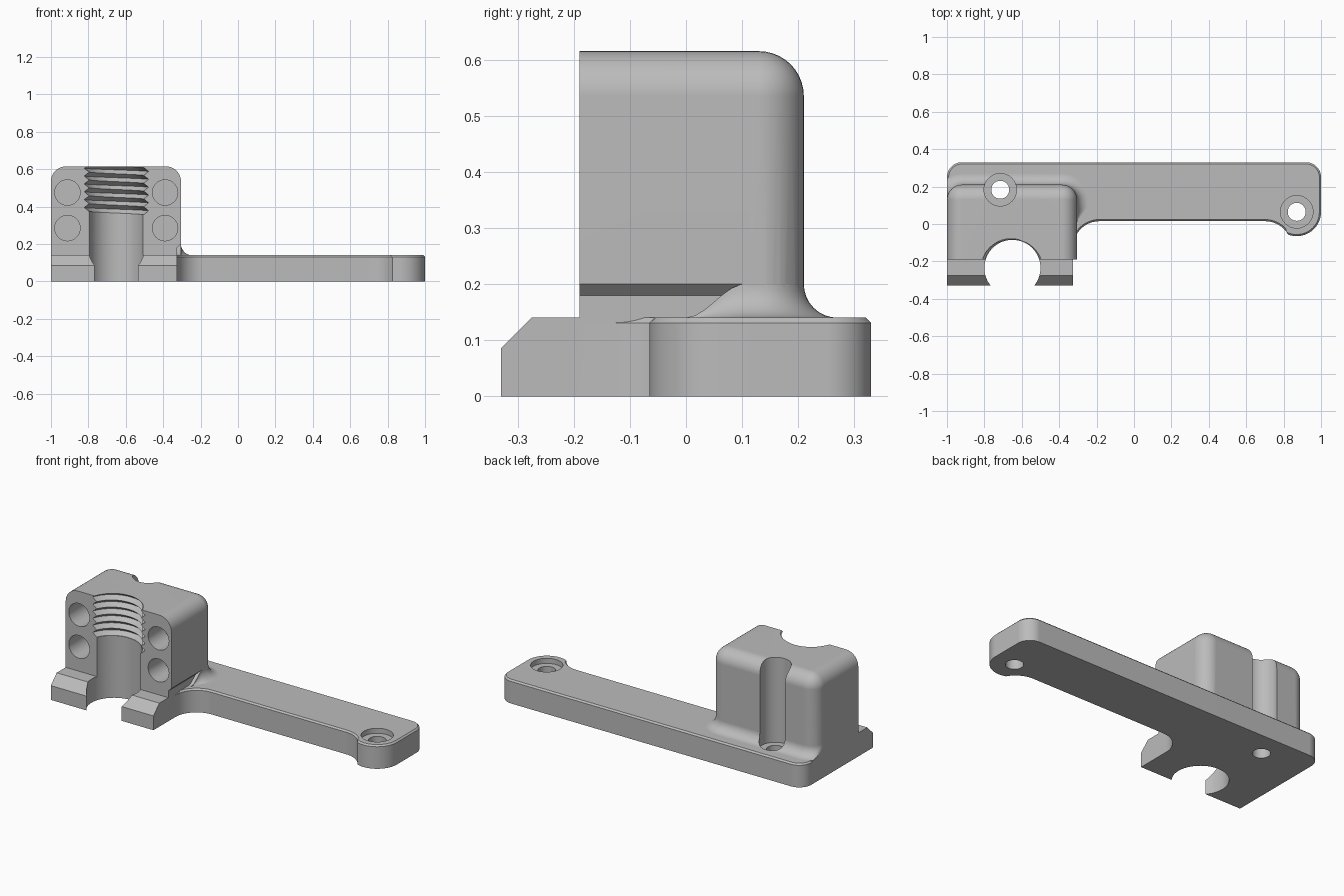
import bpy
import bmesh
from math import sin, cos, pi, radians

if "Cube" in bpy.data.objects:
    bpy.data.objects.remove(bpy.data.objects["Cube"])

grey = bpy.data.materials.new("satin_grey")
grey.use_nodes = True
grey.diffuse_color = (0.5, 0.5, 0.5, 1)
grey.node_tree.nodes["Principled BSDF"].inputs["Base Color"].default_value = (0.5, 0.5, 0.5, 1)

LEFT, RIGHT, FRONT, BACK = -1.0, -0.305, -0.19, 0.21   # clamp block sides
LUG_SIDE, PLATE_TOP, BLOCK_TOP = -0.325, 0.14, 0.615
ROUND, FILLET = 0.08, 0.06
BORE_X, BORE_Y = -0.65, -0.235


def make(name, bm):
    bmesh.ops.recalc_face_normals(bm, faces=bm.faces)
    mesh = bpy.data.meshes.new(name)
    bm.to_mesh(mesh)
    bm.free()
    mesh.materials.append(grey)
    ob = bpy.data.objects.new(name, mesh)
    bpy.context.collection.objects.link(ob)
    return ob


def loft(name, sections):
    """Solid through matching closed sections, capped at both ends."""
    bm = bmesh.new()
    rings = [[bm.verts.new(p) for p in s] for s in sections]
    n = len(rings[0])
    for a, b in zip(rings, rings[1:]):
        for i in range(n):
            j = (i + 1) % n
            bm.faces.new((a[i], a[j], b[j], b[i]))
    bm.faces.new(rings[0])
    bm.faces.new(rings[-1])
    return make(name, bm)


def arc(cx, cy, r, a0, a1, n=12):
    angles = [radians(a0 + (a1 - a0) * i / n) for i in range(n + 1)]
    return [(cx + r * cos(a), cy + r * sin(a)) for a in angles]


def cylinder_z(name, x, y, r, z0, z1, n=64):
    ring = arc(x, y, r, 0, 360, n)[:-1]
    return loft(name, [[(px, py, z) for px, py in ring] for z in (z0, z1)])


def combine(target, tool, operation):
    mod = target.modifiers.new("combine", 'BOOLEAN')
    mod.operation = operation
    mod.solver = 'EXACT'
    mod.object = tool
    bpy.context.view_layer.objects.active = target
    bpy.ops.object.modifier_apply(modifier=mod.name)
    bpy.data.objects.remove(tool)


# Long plate with a swept inner corner and a rounded screw lobe
outline = [(LEFT, -0.2), (LUG_SIDE, -0.2)]
outline += arc(-0.185, -0.125, 0.14, 180, 90)
outline += arc(0.70, -0.13, 0.145, 90, 30)
outline += arc(0.87, 0.065, 0.13, -110, 0, 18)
outline += arc(0.92, 0.25, ROUND, 0, 90)
outline += arc(-0.92, 0.25, ROUND, 90, 180)
plate = loft("mounting_plate", [[(x, y, z) for x, y in outline] for z in (0, PLATE_TOP)])
bm = bmesh.new()
bm.from_mesh(plate.data)
rim = [e for e in bm.edges if all(v.co.z > 0.1 for v in e.verts)]
bmesh.ops.bevel(bm, geom=rim, offset=0.009, segments=1, affect='EDGES')
bm.to_mesh(plate.data)
bm.free()

# Front lugs with sloped noses
lug_profile = [(-0.33, 0), (0.2, 0), (0.2, PLATE_TOP), (-0.275, PLATE_TOP), (-0.33, 0.085)]
lug = loft("front_lug", [[(x, y, z) for y, z in lug_profile] for x in (LEFT, LUG_SIDE)])

# Clamp block, rounded on top and at the back corners
bm = bmesh.new()
bmesh.ops.create_cube(bm, size=1)
for v in bm.verts:
    v.co.x = LEFT if v.co.x < 0 else RIGHT
    v.co.y = FRONT if v.co.y < 0 else BACK
    v.co.z = 0.05 if v.co.z < 0 else BLOCK_TOP


def is_rounded(e):
    on_top = all(v.co.z > 0.5 for v in e.verts)
    on_back = all(v.co.y > 0 for v in e.verts)
    on_front = all(v.co.y < 0 for v in e.verts)
    on_base = all(v.co.z < 0.1 for v in e.verts)
    return (on_top and not on_front) or (on_back and not on_base)


bmesh.ops.bevel(bm, geom=[e for e in bm.edges if is_rounded(e)], offset=ROUND,
                segments=10, profile=0.5, affect='EDGES')
block = make("clamp_block", bm)

# Undercut along the block's inner side
cut_profile = [(LUG_SIDE, 0), (LUG_SIDE, 0.18), (RIGHT, 0.2), (-0.2, 0.305), (-0.2, 0)]
combine(block, loft("undercut", [[(x, y, z) for x, z in cut_profile] for y in (-0.5, 0.1)]),
        'DIFFERENCE')

# Fillet around the foot of the block, fading out toward the front
path = []
for i in range(9):
    t = i / 8
    grow = max(0.04, min(1, t / 0.8))
    path.append((RIGHT - ROUND, 0.13 * t, 0, grow * grow * (3 - 2 * grow)))
path += [(RIGHT - ROUND, 0.13, radians(9 * i), 1) for i in range(1, 11)]
path += [(LEFT + ROUND, 0.13, radians(90 + 9 * i), 1) for i in range(11)]
sections = []
for cx, cy, a, s in path:
    r = FILLET * s
    prof = [(-0.05, 0.1), (-0.05, PLATE_TOP + r)]
    prof += [(r * (1 - cos(k * pi / 16)), PLATE_TOP + r * (1 - sin(k * pi / 16))) for k in range(9)]
    prof += [(r, 0.1)]
    sections.append([(max(LEFT, cx + (ROUND + d) * cos(a)), cy + (ROUND + d) * sin(a), z)
                     for d, z in prof])
fillet = loft("foot_fillet", sections)

bracket = plate
bracket.name = "clamp_bracket"
for part in (lug, block, fillet):
    combine(bracket, part, 'UNION')

# Vertical bore and the helical thread at its upper end
combine(bracket, cylinder_z("bore", BORE_X, BORE_Y, 0.15, -0.1, 0.8), 'DIFFERENCE')
PITCH, MINOR, MAJOR = 0.042, 0.153, 0.178
sections = []
for i in range(51):
    a = radians(-10 + 4 * i)
    rise = PITCH * a / (2 * pi)
    prof = [(0.05, 0.355)]
    prof += [(MAJOR if k % 2 else MINOR, 0.355 + PITCH * k / 2) for k in range(16)]
    prof += [(0.05, 0.355 + PITCH * 7.5)]
    sections.append([(BORE_X + r * cos(a), BORE_Y + r * sin(a), z + rise) for r, z in prof])
combine(bracket, loft("thread", sections), 'DIFFERENCE')

# Counterbored screw holes; the rear one grooves the back of the block
for x, y in ((-0.715, 0.183), (0.87, 0.065)):
    combine(bracket, cylinder_z("screw_hole", x, y, 0.048, -0.1, 0.3, 40), 'DIFFERENCE')
    combine(bracket, cylinder_z("counterbore", x, y, 0.087, 0.11, 0.9, 48), 'DIFFERENCE')

# Four round blind holes in the front face
for x in (-0.912, -0.39):
    for z in (0.475, 0.285):
        ring = arc(x, z, 0.068, 0, 360, 40)[:-1]
        pocket = loft("pocket", [[(px, y, pz) for px, pz in ring] for y in (-0.3, -0.04)])
        combine(bracket, pocket, 'DIFFERENCE')

# Smooth shading with crisp edges
bpy.ops.object.select_all(action='DESELECT')
bracket.select_set(True)
bpy.context.view_layer.objects.active = bracket
bpy.ops.object.shade_smooth_by_angle(angle=radians(30))
weighted = bracket.modifiers.new("weighted_normals", 'WEIGHTED_NORMAL')
weighted.keep_sharp = True
